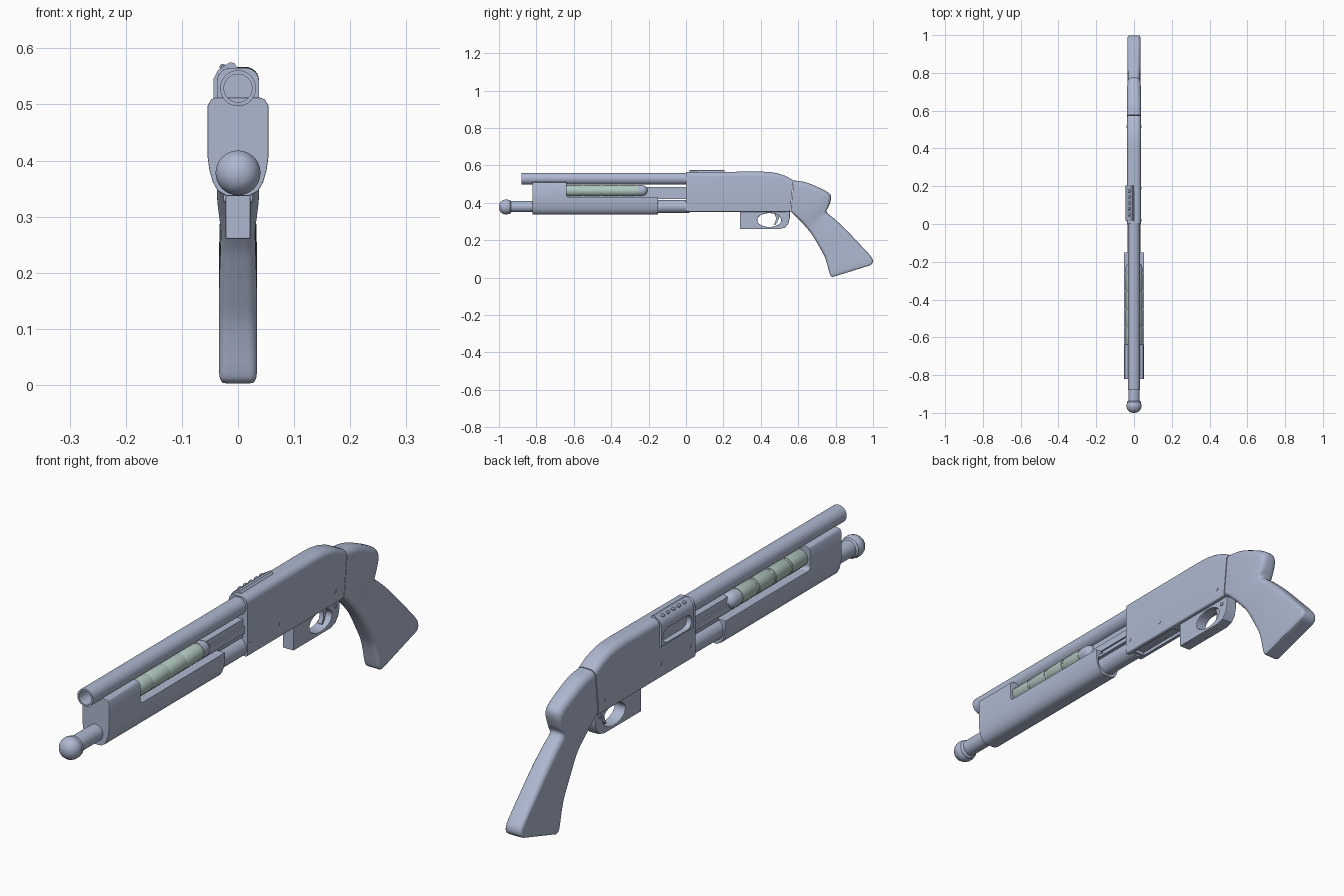
import bpy, bmesh, math
from mathutils import Vector

if "Cube" in bpy.data.objects:
    bpy.data.objects.remove(bpy.data.objects["Cube"])


def material(name, rgb):
    m = bpy.data.materials.new(name)
    m.diffuse_color = (*rgb, 1)
    m.use_nodes = True
    m.node_tree.nodes["Principled BSDF"].inputs["Base Color"].default_value = m.diffuse_color
    return m


BODY = material("blue_grey", (0.42, 0.48, 0.63))
GREEN = material("pale_green", (0.43, 0.56, 0.52))


def smooth(ob):
    bpy.ops.object.select_all(action='DESELECT')
    ob.select_set(True)
    bpy.context.view_layer.objects.active = ob
    bpy.ops.object.shade_smooth_by_angle(angle=math.radians(35))


def skin(name, rings, mat=BODY):
    """Closed solid through a list of equally long point rings."""
    bm = bmesh.new()
    vs = [[bm.verts.new(p) for p in r] for r in rings]
    n = len(vs[0])
    for a, b in zip(vs, vs[1:]):
        for i in range(n):
            j = (i + 1) % n
            bm.faces.new((a[i], a[j], b[j], b[i]))
    bm.faces.new(vs[0])
    bm.faces.new(vs[-1])
    bmesh.ops.recalc_face_normals(bm, faces=bm.faces)
    me = bpy.data.meshes.new(name)
    bm.to_mesh(me)
    bm.free()
    me.materials.append(mat)
    ob = bpy.data.objects.new(name, me)
    bpy.context.collection.objects.link(ob)
    smooth(ob)
    return ob


def lathe(name, prof, z, x=0, mat=BODY, n=32):
    """Profile of (radius, y) turned round a y axis."""
    ang = [2 * math.pi * i / n for i in range(n)]
    return skin(name, [[(x + r * math.cos(t), y, z + r * math.sin(t)) for t in ang]
                       for r, y in prof], mat)


def extrude_x(name, yz, x0, x1):
    return skin(name, [[(x, y, z) for y, z in yz] for x in (x0, x1)])


def extrude_y(name, xz, y0, y1):
    return skin(name, [[(x, y, z) for x, z in xz] for y in (y0, y1)])


def box(name, x, y0, y1, z0, z1):
    return extrude_y(name, [(-x, z0), (x, z0), (x, z1), (-x, z1)], y0, y1)


def oval(cy, cz, ry, rz, n=32):
    return [(cy + ry * math.cos(2 * math.pi * i / n), cz + rz * math.sin(2 * math.pi * i / n))
            for i in range(n)]


def stadium(y0, y1, cz, r):
    pts = []
    for c, s in ((y1 - r, -90), (y0 + r, 90)):
        pts += [(c + r * math.cos(math.radians(s + 18 * k)), cz + r * math.sin(math.radians(s + 18 * k)))
                for k in range(11)]
    return pts


def bevel(ob, width, seg=3, limit=40):
    m = ob.modifiers.new("bevel", 'BEVEL')
    m.width, m.segments, m.angle_limit = width, seg, math.radians(limit)
    smooth(ob)
    bpy.ops.object.modifier_apply(modifier=m.name)
    smooth(ob)


def cut(ob, cutter):
    cutter.hide_render = True
    m = ob.modifiers.new("cut", 'BOOLEAN')
    m.operation, m.object, m.solver = 'DIFFERENCE', cutter, 'EXACT'
    smooth(ob)
    bpy.ops.object.modifier_apply(modifier=m.name)
    bpy.data.objects.remove(cutter)
    smooth(ob)


def section(s):
    """Rounded rectangle between a top and bottom point in the yz plane."""
    ty, tz, by, bz, w, rt, rb = s
    a, b = Vector((0, ty, tz)), Vector((0, by, bz))
    mid, h = (a + b) / 2, (a - b).length / 2
    u = (a - b).normalized()
    pts = []
    for sx, su, start, r in ((1, 1, 0, rt), (-1, 1, 90, rt), (-1, -1, 180, rb), (1, -1, 270, rb)):
        for k in range(7):
            t = math.radians(start + 15 * k)
            pts.append(mid + Vector((sx * (w - r) + r * math.cos(t), 0, 0))
                       + u * (su * (h - r) + r * math.sin(t)))
    return pts


def spline(rows, sub):
    """Catmull-Rom blend between section rows."""
    out = []
    for i in range(len(rows) - 1):
        p = [rows[max(0, min(len(rows) - 1, i + d))] for d in (-1, 0, 1, 2)]
        for k in range(sub):
            t = k / sub
            out.append([0.5 * (2 * b + (c - a) * t + (2 * a - 5 * b + 4 * c - d) * t * t
                               + (3 * b - a - 3 * c + d) * t ** 3) for a, b, c, d in zip(*p)])
    return out + [rows[-1]]


# Barrel and magazine tube with its domed cap
lathe("barrel", [(.025, -.78), (.025, -.88), (.032, -.88), (.032, .02)], .529)
lathe("magazine_tube", [(.03, -.96), (.03, -.2), (.035, -.2), (.035, .02)], .38)
lathe("magazine_cap", [(.004, -1), (.016, -.998), (.028, -.991), (.036, -.98), (.04, -.967),
                       (.04, -.955), (.037, -.95), (.037, -.942), (.03, -.935)], .378)

# Sliding fore-end: U-shaped section, opened above and hollowed
half = [(.040, .512), (.048, .509), (.054, .498), (.054, .405), (.051, .383),
        (.045, .362), (.036, .346), (.020, .337)]
fore = extrude_y("fore_end", half + [(-x, z) for x, z in reversed(half)], -.82, -.15)
opening = box("opening_cutter", .1, -.638, -.05, .43, .6)
bevel(opening, .012)
cut(fore, opening)
cut(fore, lathe("hollow_cutter", [(.044, -.6), (.044, -.1)], .39))
bevel(fore, .003, 2)

# Centre bar and the two rows of shells
box("centre_bar", .02, -.65, .02, .42, .485)
box("action_rail", .026, -.64, .02, .435, .462)
for side, x in (("right", .015), ("left", -.015)):
    for i in range(4):
        a = -.642 + i * .096
        b = a + .096
        lathe(f"shell_{side}_{i + 1}", [(.028, a), (.03, a + .004), (.03, b - .008),
                                        (.0285, b - .008), (.0285, b)], .465, x, GREEN, 24)
    lathe(f"shell_end_{side}", [(.03, -.258), (.03, -.235), (.027, -.222), (.02, -.212), (.008, -.206)],
          .465, x, BODY, 24)

# Receiver with rounded top, side port and loading recess
rec = skin("receiver", [section((y, t, yb, b, .0375, .024, .006)) for y, t, yb, b in (
    (0, .565, 0, .352), (.40, .567, .40, .352), (.45, .565, .445, .352), (.49, .558, .48, .352),
    (.53, .545, .52, .352), (.574, .521, .556, .353))])
cut(rec, extrude_x("port_cutter", stadium(.03, .195, .499, .026), -.06, -.024))
cut(rec, box("loading_cutter", .022, .03, .25, .3, .364))

# Raised port cover wrapping the upper left corner
cover = extrude_y("port_cover", [(-.036, .465), (-.044, .468), (-.044, .545), (-.036, .561), (-.015, .575),
                                 (-.007, .574), (0, .564), (-.018, .555), (-.034, .54)], .018, .205)
cut(cover, extrude_x("cover_cutter", stadium(.03, .195, .499, .026), -.06, -.02))
for i in range(5):
    y = .05 + i * .031
    lathe(f"cover_rib_{i + 1}", [(.003, y - .009), (.006, y - .005), (.006, y + .005), (.003, y + .009)],
          .5665, -.027, BODY, 12)

# Trigger guard with oval opening, and trigger
guard = extrude_x("trigger_guard", [(.288, .36), (.288, .26), (.50, .26), (.53, .268), (.548, .29),
                                    (.555, .32), (.555, .36)], -.0225, .0225)
cut(guard, extrude_x("guard_cutter", oval(.445, .308, .064, .037), -.1, .1))
bevel(guard, .003, 2)
extrude_x("trigger", [(.47, .35), (.50, .35), (.497, .32), (.488, .295), (.475, .28), (.469, .284),
                      (.479, .30), (.481, .32)], -.008, .008)

# Stock head flowing into the pistol grip, one continuous loft
rows = [
    (.577, .520, .559, .353, .0370, .024, .012),
    (.640, .510, .580, .335, .0375, .026, .016),
    (.710, .482, .600, .315, .0370, .028, .018),
    (.765, .452, .617, .298, .0350, .028, .018),
    (.776, .425, .630, .283, .0330, .026, .018),
    (.764, .382, .645, .266, .0310, .024, .018),
    (.752, .352, .667, .240, .0310, .024, .018),
    (.790, .318, .685, .212, .0320, .022, .018),
    (.850, .262, .710, .170, .0335, .020, .018),
    (.930, .178, .740, .115, .0340, .018, .018),
    (.988, .115, .755, .070, .0340, .016, .016),
    (.999, .090, .764, .036, .0340, .014, .014),
    (.994, .074, .772, .012, .0330, .012, .012),
    (.982, .065, .783, .003, .0290, .010, .010)]
skin("stock_and_grip", [section(r) for r in spline(rows, 4)])

# Cross pins through the receiver and guard
for i, (y, z, x) in enumerate(((.02, .40, .0385), (.19, .40, .0385), (.515, .395, .0385), (.527, .332, .026))):
    extrude_x(f"pin_{i + 1}", oval(y, z, .007, .007, 16), -x, x)
